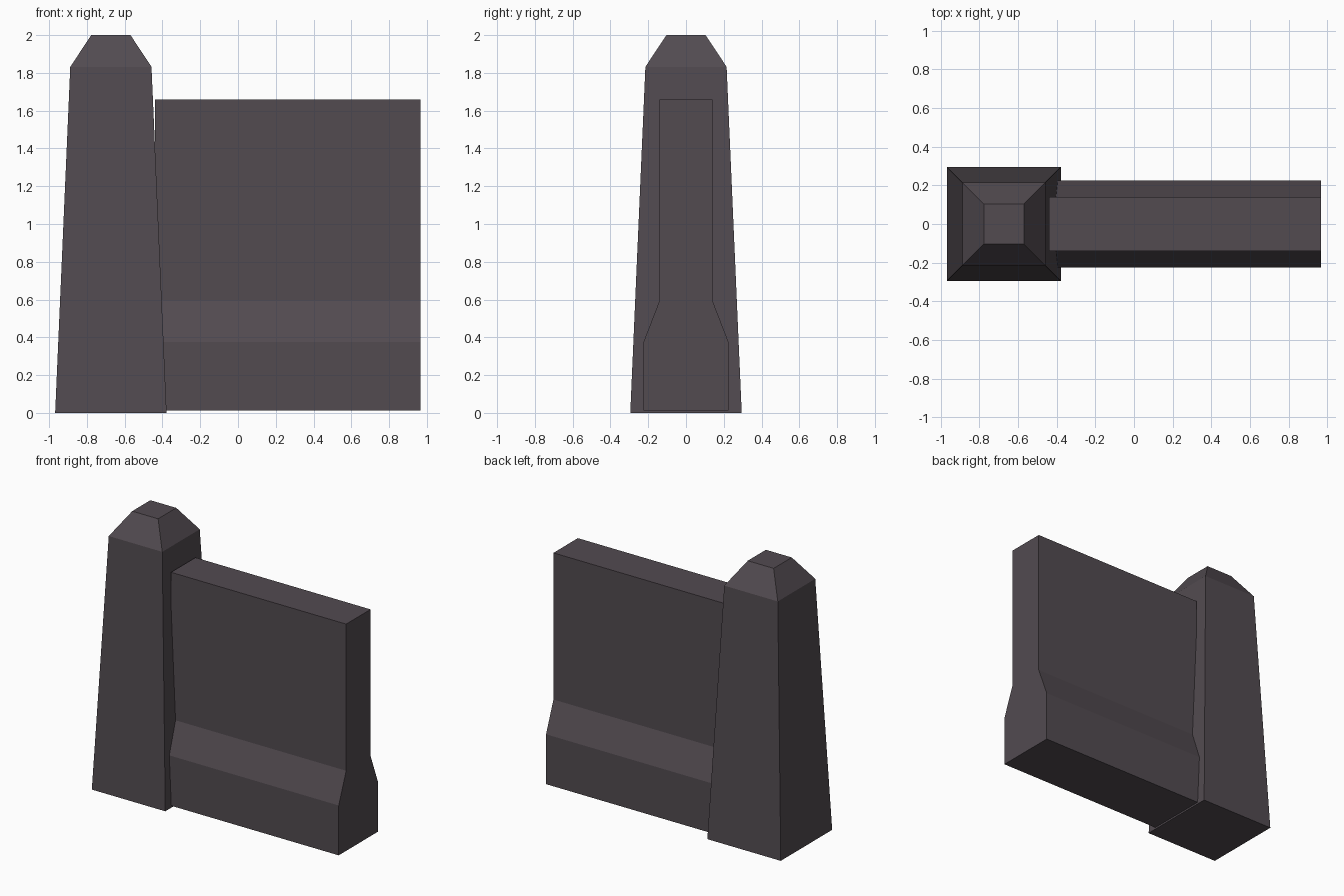
import bpy, bmesh

if "Cube" in bpy.data.objects:
    bpy.data.objects.remove(bpy.data.objects["Cube"])

stone = bpy.data.materials.new("dark_stone")
stone.diffuse_color = (0.085, 0.070, 0.081, 1)
stone.use_nodes = True
stone.node_tree.nodes["Principled BSDF"].inputs["Base Color"].default_value = stone.diffuse_color


def loft(name, rings):
    """Closed flat-faced solid through a list of matching point rings."""
    bm = bmesh.new()
    loops = [[bm.verts.new(p) for p in ring] for ring in rings]
    for a, b in zip(loops, loops[1:]):
        for i in range(len(a)):
            j = (i + 1) % len(a)
            bm.faces.new((a[i], a[j], b[j], b[i]))
    bm.faces.new(loops[0][::-1])
    bm.faces.new(loops[-1])
    bmesh.ops.recalc_face_normals(bm, faces=bm.faces)
    mesh = bpy.data.meshes.new(name)
    bm.to_mesh(mesh)
    bm.free()
    mesh.materials.append(stone)
    obj = bpy.data.objects.new(name, mesh)
    bpy.context.collection.objects.link(obj)
    return obj


# Tapered square post with a chamfered cap: (half width, height)
cx = -0.673
corners = [(-1, -1), (1, -1), (1, 1), (-1, 1)]
loft("post", [[(cx + sx * h, sy * h, z) for sx, sy in corners]
              for h, z in [(0.295, 0), (0.215, 1.832), (0.104, 2.0)]])

# Wall panel with a thicker footing, mirrored half profile: (half depth, height)
half = [(0.225, 0.013), (0.225, 0.375), (0.14, 0.595), (0.14, 1.66)]
profile = half + [(-y, z) for y, z in reversed(half)]
loft("wall_panel", [[(x, y, z) for y, z in profile] for x in (-0.44, 0.967)])
